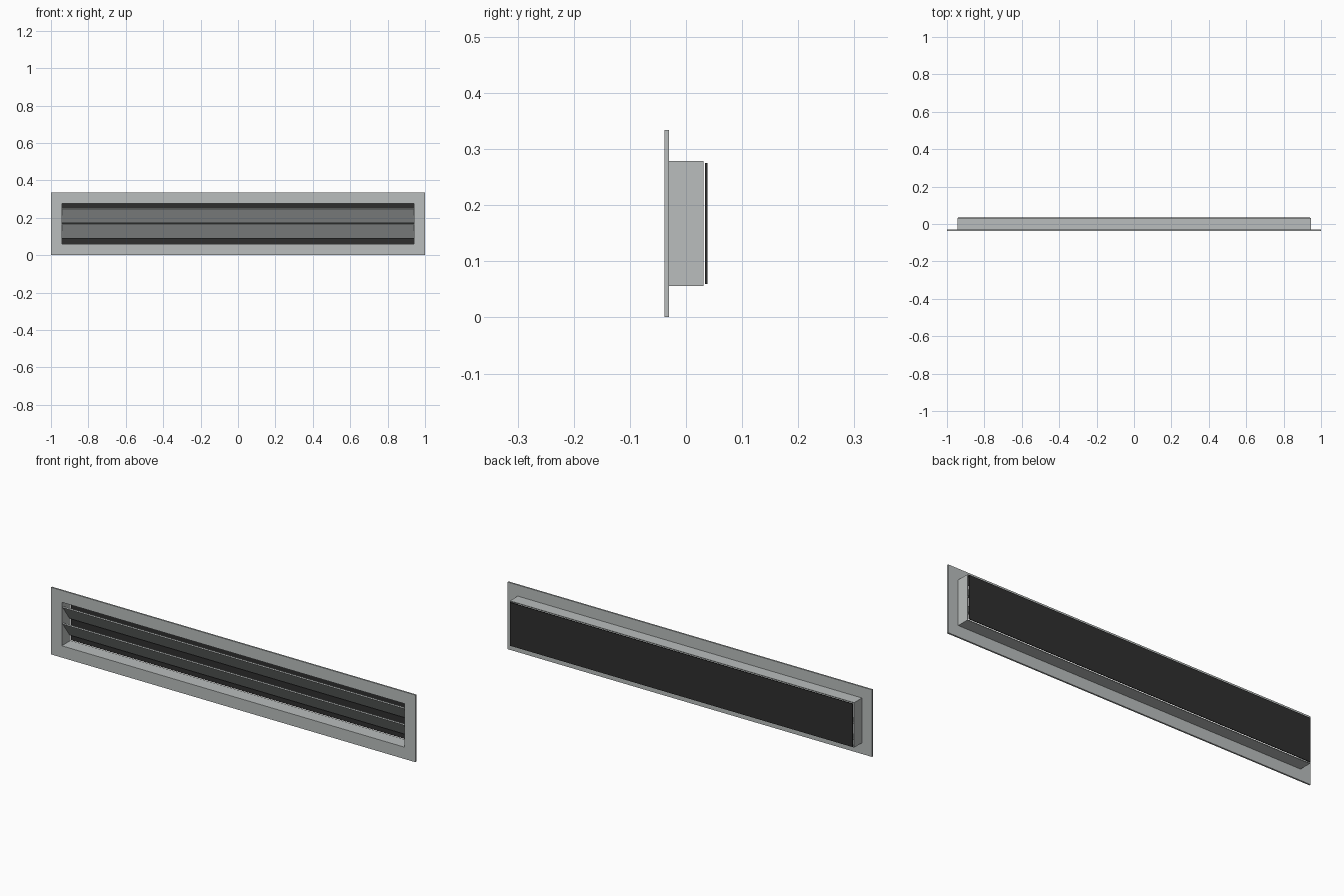
import bpy, bmesh

if "Cube" in bpy.data.objects:
    bpy.data.objects.remove(bpy.data.objects["Cube"])

ZC = 0.1675  # height of the grille's centre line


def material(name, rgb):
    m = bpy.data.materials.new(name)
    m.diffuse_color = (*rgb, 1)
    m.use_nodes = True
    m.node_tree.nodes["Principled BSDF"].inputs["Base Color"].default_value = m.diffuse_color
    return m


GREY = material("light grey metal", (0.49, 0.515, 0.51))
DARK = material("dark filter", (0.028, 0.028, 0.028))


def finish(name, bm, mat):
    bmesh.ops.recalc_face_normals(bm, faces=bm.faces)
    me = bpy.data.meshes.new(name)
    bm.to_mesh(me)
    bm.free()
    me.materials.append(mat)
    ob = bpy.data.objects.new(name, me)
    bpy.context.collection.objects.link(ob)
    return ob


def rect_frame(name, outer, inner, y0, y1, mat):
    """Rectangular ring; outer and inner are (half width, half height)."""
    bm = bmesh.new()
    signs = [(-1, -1), (1, -1), (1, 1), (-1, 1)]
    loops = [[bm.verts.new((sx * w, y, ZC + sz * h)) for sx, sz in signs]
             for (w, h), y in ((outer, y0), (outer, y1), (inner, y1), (inner, y0))]
    for k in range(4):
        a, b = loops[k], loops[(k + 1) % 4]
        for i in range(4):
            j = (i + 1) % 4
            bm.faces.new((a[i], a[j], b[j], b[i]))
    return finish(name, bm, mat)


def extrude_x(name, profile, half, mat):
    """Sweep a closed (y, z) profile along the width."""
    bm = bmesh.new()
    face = bm.faces.new([bm.verts.new((-half, y, z)) for y, z in profile])
    ext = bmesh.ops.extrude_face_region(bm, geom=[face])
    verts = [g for g in ext["geom"] if isinstance(g, bmesh.types.BMVert)]
    bmesh.ops.translate(bm, verts=verts, vec=(2 * half, 0, 0))
    return finish(name, bm, mat)


# Wall flange and the duct collar behind it
rect_frame("flange", (1.0, 0.1665), (0.941, 0.108), -0.038, -0.030, GREY)
rect_frame("collar", (0.945, 0.1115), (0.941, 0.108), -0.030, 0.031, GREY)

# Two slanted blades: front edge high, back edge low
for i, top in enumerate((0.169, 0.251)):
    y0, y1, drop, t = -0.031, 0.024, 0.076, 0.004
    extrude_x(f"blade_{i + 1}",
              [(y0, top - t), (y0 + t, top), (y1 + t, top - drop), (y1, top - drop - t)],
              0.941, GREY)

# Filter panel just behind the collar
extrude_x("filter_panel",
          [(0.034, 0.060), (0.038, 0.060), (0.038, 0.275), (0.034, 0.275)],
          0.941, DARK)
